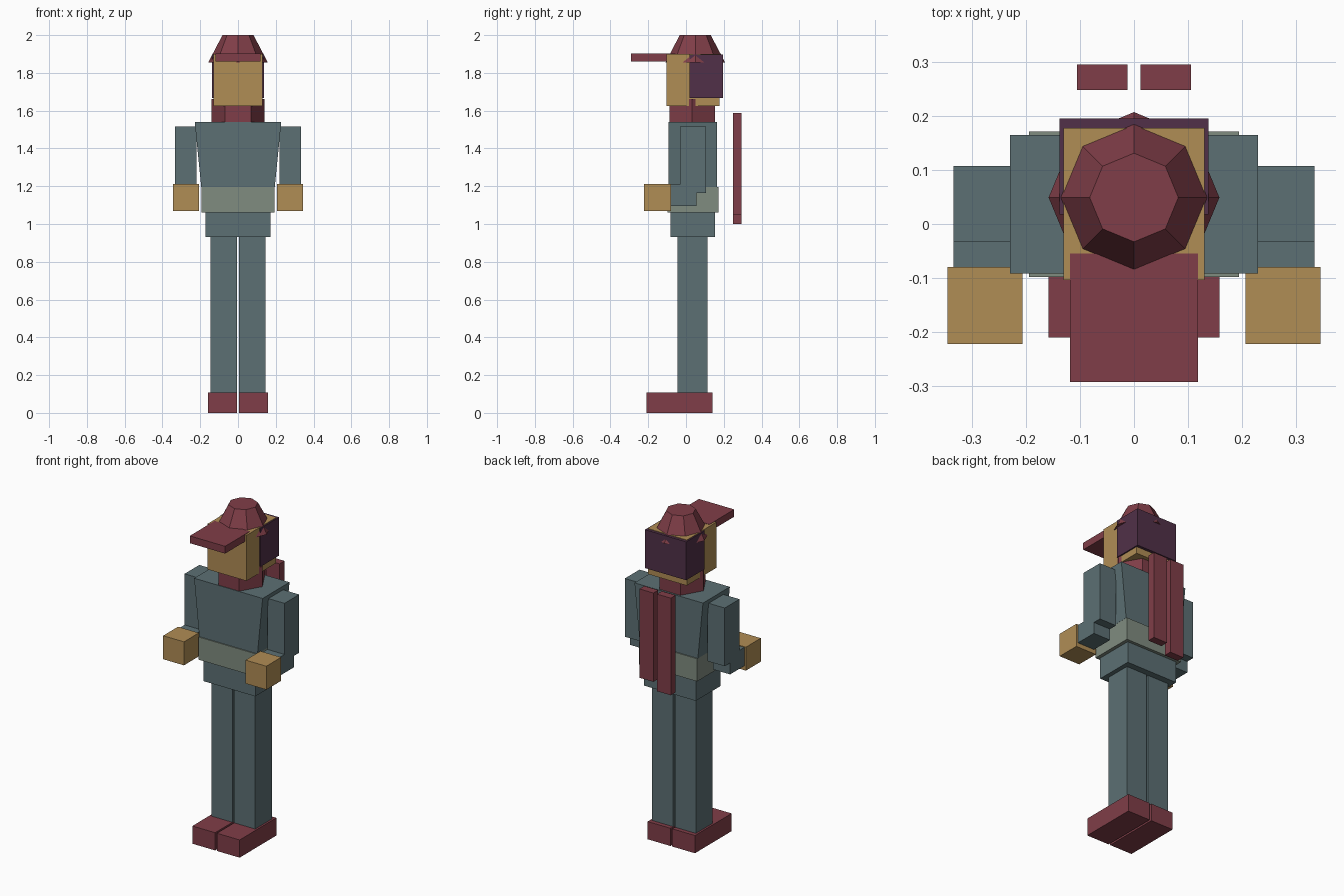
import bpy
import bmesh
from math import pi
from mathutils import Matrix, Vector

cube = bpy.data.objects.get("Cube")
if cube:
    bpy.data.objects.remove(cube, do_unlink=True)


def material(name, rgb):
    m = bpy.data.materials.new(name)
    m.use_nodes = True
    m.diffuse_color = (*rgb, 1)
    m.node_tree.nodes["Principled BSDF"].inputs["Base Color"].default_value = (*rgb, 1)
    return m


teal = material("slate teal", (0.107, 0.162, 0.174))
red = material("dull red", (0.216, 0.048, 0.065))
skin = material("tan", (0.434, 0.266, 0.091))
sash = material("sage grey", (0.216, 0.262, 0.216))
plum = material("dark plum", (0.082, 0.030, 0.065))


def finish(name, bm, mat):
    mesh = bpy.data.meshes.new(name)
    bm.to_mesh(mesh)
    bm.free()
    mesh.materials.append(mat)
    obj = bpy.data.objects.new(name, mesh)
    bpy.context.collection.objects.link(obj)
    return obj


def box(name, mat, x, y, z, taper=1.0):
    """Box from (low, high) ranges; taper scales the bottom in x."""
    bm = bmesh.new()
    bmesh.ops.create_cube(bm, size=1)
    low, high = Vector((x[0], y[0], z[0])), Vector((x[1], y[1], z[1]))
    mid, size = (low + high) / 2, high - low
    for v in bm.verts:
        if v.co.z < 0:
            v.co.x *= taper
        v.co = mid + v.co * size
    return finish(name, bm, mat)


def pair(name, mat, x, y, z):
    """Mirrored boxes on the left (+x) and right (-x)."""
    box("left_" + name, mat, x, y, z)
    box("right_" + name, mat, (-x[1], -x[0]), y, z)


def prism(name, mat, sides, r1, r2, y, z, turn=0.0):
    bm = bmesh.new()
    place = Matrix.Translation((0, y, sum(z) / 2)) @ Matrix.Rotation(turn, 4, "Z")
    bmesh.ops.create_cone(bm, cap_ends=True, segments=sides, radius1=r1, radius2=r2,
                          depth=z[1] - z[0], matrix=place)
    return finish(name, bm, mat)


# Legs and boots
pair("boot", red, (0.006, 0.158), (-0.21, 0.14), (0, 0.107))
pair("leg", teal, (0.006, 0.146), (-0.045, 0.114), (0.107, 0.935))

# Trunk
box("pelvis", teal, (-0.173, 0.173), (-0.082, 0.153), (0.93, 1.06))
box("belt", sash, (-0.194, 0.194), (-0.098, 0.171), (1.06, 1.197))
box("torso", teal, (-0.229, 0.229), (-0.092, 0.165), (1.197, 1.541), taper=0.85)

# Arms
pair("upper_arm", teal, (0.219, 0.334), (-0.033, 0.107), (1.165, 1.517))
pair("forearm", teal, (0.219, 0.334), (-0.085, 0.056), (1.096, 1.208))
pair("hand", skin, (0.206, 0.345), (-0.222, -0.08), (1.07, 1.212))

# Scarf: hexagonal wrap with two hanging tails
prism("scarf_wrap", red, 6, 0.14, 0.14, 0.033, (1.53, 1.662), turn=pi / 2)
box("left_scarf_tail", red, (0.012, 0.105), (0.248, 0.295), (1.05, 1.587))
box("right_scarf_tail", red, (-0.105, -0.012), (0.248, 0.295), (1.0, 1.587))

# Head and hair
box("head", skin, (-0.13, 0.13), (-0.104, 0.178), (1.625, 1.901))
box("hair", plum, (-0.138, 0.138), (0.018, 0.195), (1.666, 1.898))

# Cap
prism("cap_crown", red, 8, 0.158, 0.082, 0.049, (1.855, 2.0))
box("cap_brim", red, (-0.118, 0.118), (-0.292, -0.055), (1.859, 1.903))

# The hexagon needs corners pointing sideways, flat sides front and back
wrap = bpy.data.objects["scarf_wrap"].data
if max(v.co.x for v in wrap.vertices) < 0.13:
    wrap.transform(Matrix.Translation((0, 0.033, 0)) @ Matrix.Rotation(pi / 2, 4, "Z")
                   @ Matrix.Translation((0, -0.033, 0)))
